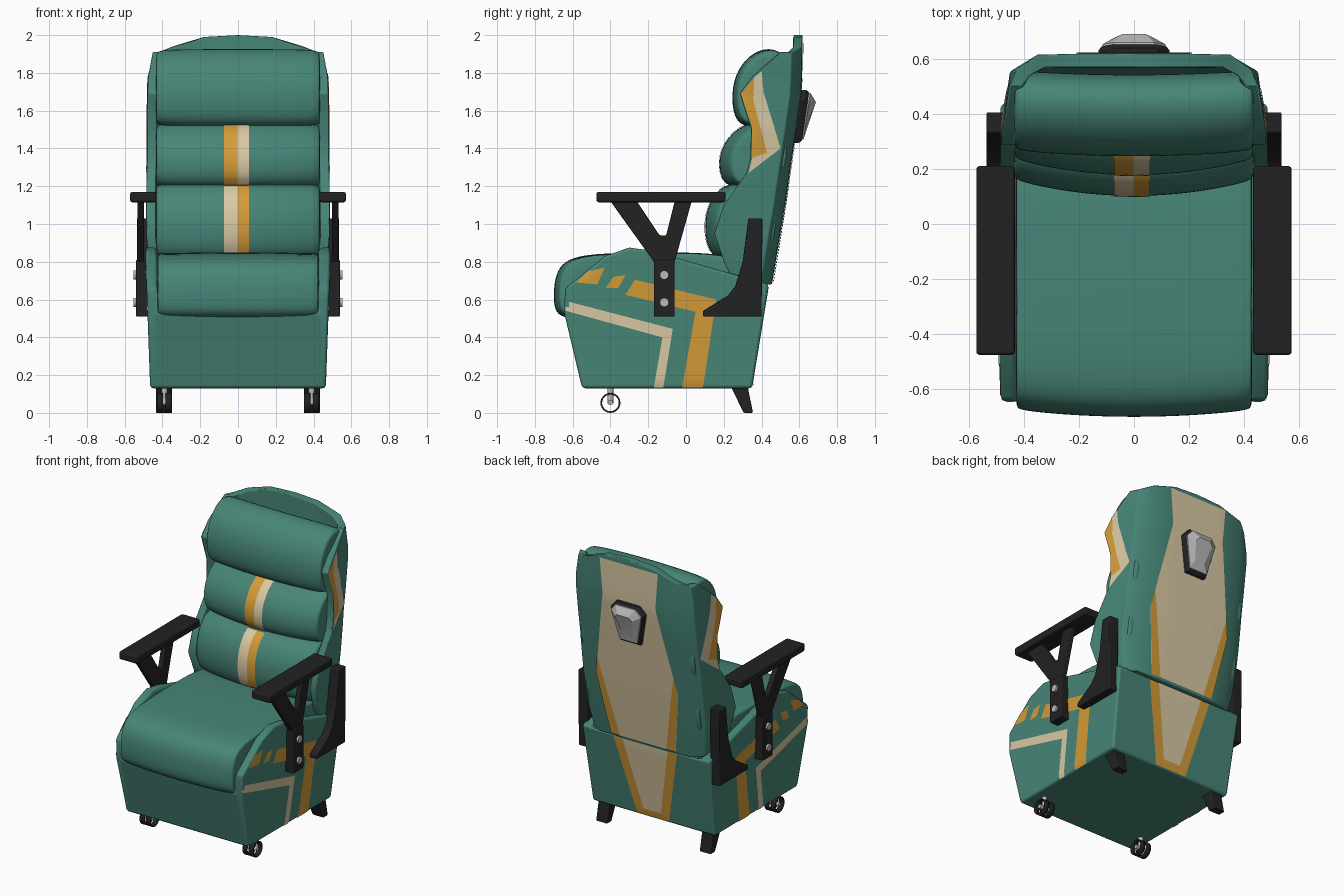
import bpy, bmesh, math
from mathutils import Vector
from mathutils.bvhtree import BVHTree

if "Cube" in bpy.data.objects:
    bpy.data.objects.remove(bpy.data.objects["Cube"])


def material(name, rgb):
    m = bpy.data.materials.new(name)
    m.diffuse_color = (*rgb, 1)
    m.use_nodes = True
    m.node_tree.nodes["Principled BSDF"].inputs["Base Color"].default_value = m.diffuse_color
    return m


GREEN = material("teal green leather", (.063, .235, .185))
ORANGE = material("amber orange", (.66, .33, .04))
BEIGE = material("cream beige", (.70, .58, .37))
BLACK = material("black plastic", (.016, .016, .017))
GREY = material("light grey metal", (.5, .5, .5))


def finish(name, bm, mat, bevel=0, sub=0, mirror=False, recalc=True, angle=40):
    if recalc:
        bmesh.ops.recalc_face_normals(bm, faces=bm.faces)
    me = bpy.data.meshes.new(name)
    bm.to_mesh(me)
    bm.free()
    me.materials.append(mat)
    ob = bpy.data.objects.new(name, me)
    bpy.context.collection.objects.link(ob)
    bpy.ops.object.select_all(action='DESELECT')
    bpy.context.view_layer.objects.active = ob
    ob.select_set(True)
    bpy.ops.object.shade_smooth_by_angle(angle=math.radians(180 if sub else angle))
    if mirror:
        ob.modifiers.new("mirror", 'MIRROR').use_mirror_merge = False
    if bevel:
        b = ob.modifiers.new("bevel", 'BEVEL')
        b.width, b.segments, b.harden_normals = bevel, 2, True
        b.limit_method, b.angle_limit = 'ANGLE', math.radians(42)
    if sub:
        s = ob.modifiers.new("smooth", 'SUBSURF')
        s.levels = s.render_levels = sub
    return ob


def loft(rings, caps=True):
    bm = bmesh.new()
    vs = [[bm.verts.new(p) for p in r] for r in rings]
    n = len(rings[0])
    for a, b in zip(vs, vs[1:]):
        for i in range(n):
            bm.faces.new((a[i], a[(i + 1) % n], b[(i + 1) % n], b[i]))
    if caps:
        bm.faces.new(vs[0])
        bm.faces.new(vs[-1])
    return bm, vs


def plate(name, poly, x0, x1, mat, bevel=.006):
    # side profile (y, z) extruded along x and mirrored
    bm, _ = loft([[(x, y, z) for y, z in poly] for x in (x0, x1)])
    return finish(name, bm, mat, bevel, mirror=True)


def cushion(name, prof, w, bend, end):
    cy = sum(p[0] for p in prof) / len(prof)
    cz = sum(p[1] for p in prof) / len(prof)
    half = [(w, end), (w - .008, (1 + end) / 2), (w - .04, 1), (w * .5, 1.01)]
    st = [(-x, s) for x, s in half] + [(0, 1.015)] + half[::-1]
    rings = [[(x, cy + (y - cy) * s * 1.02 + bend * (x / w) ** 2, cz + (z - cz) * s * 1.02)
              for y, z in prof] for x, s in st]
    bm, _ = loft(rings)
    return finish(name, bm, GREEN, sub=2)


def decal(name, poly, axis, side, target, mat, off=.004):
    # thin painted sheet draped on a target by ray casting
    tree = BVHTree.FromObject(target, bpy.context.evaluated_depsgraph_get())
    bm = bmesh.new()
    f = bm.faces.new([bm.verts.new((a, 0, z)) for a, z in poly])
    bmesh.ops.triangulate(bm, faces=[f])
    for k, no in ((0, (1, 0, 0)), (2, (0, 0, 1))):
        lo, hi = min(v.co[k] for v in bm.verts), max(v.co[k] for v in bm.verts)
        for i in range(1, int((hi - lo) / .025) + 1):
            co = Vector((0, 0, 0))
            co[k] = lo + i * .025
            bmesh.ops.bisect_plane(bm, geom=bm.verts[:] + bm.edges[:] + bm.faces[:], plane_co=co, plane_no=no)
    d = Vector((-side, 0, 0)) if axis == 'x' else Vector((0, -side, 0))
    lost = []
    for v in bm.verts:
        a, z = v.co.x, v.co.z
        o = Vector((side * 2, a, z)) if axis == 'x' else Vector((a, side * 2, z))
        hit, no, *_ = tree.ray_cast(o, d)
        if hit is None:
            lost.append(v)
        else:
            v.co = hit + (no if no.dot(d) < 0 else -no) * off
    bmesh.ops.delete(bm, geom=lost, context='VERTS')
    bm.normal_update()
    for f in bm.faces:
        if f.normal.dot(d) > 0:
            f.normal_flip()
    return finish(name, bm, mat, recalc=False)


# base body with raised side panels
high = [(-.55, .13), (-.645, .53), (-.64, .66), (-.43, .83), (-.30, .875), (-.19, .86),
        (.25, .735), (.44, .68), (.35, .13)]
low = [(-.55, .13), (-.645, .53), (-.60, .54), (-.43, .55), (-.30, .55), (-.19, .55),
       (.25, .60), (.44, .68), (.35, .13)]
rings = []
for s, half in ((-1, (0, 1, 2)), (1, (2, 1, 0))):
    for k in half:
        p = low if k == 2 else high
        rings.append([(s * (.465 + .036 * (z - .13) if k == 0 else (.43, .38)[k - 1]), y, z) for y, z in p])
bm, _ = loft(rings)
base = finish("base_body", bm, GREEN, .018)

# backrest shell with wings: z, wing front y, back y, half width
rows = [(.68, .26, .455, .45), (.80, .20, .475, .475), (.95, .15, .50, .487), (1.10, .20, .525, .487),
        (1.27, .32, .55, .485), (1.35, .34, .562, .482), (1.50, .345, .585, .482), (1.69, .285, .612, .48),
        (1.78, .35, .615, .477), (1.91, .50, .618, .455)]
rings = []
for i, (z, yf, yb, w) in enumerate(rows):
    yi = yb - .05
    outer = [(0, yb), (.18, yb), (.35, yb - .004), (w - .03, yb - .06), (w, yf)]
    inner = [(w - .05, yf), (w - .08, yi - .01), (.32, yi), (.18, yi), (0, yi)]
    if i == len(rows) - 1:
        inner[0], inner[1] = (w - .05, yf), (w - .08, yi - .03)
    pts = outer + inner
    full = pts + [(-x, y) for x, y in pts[::-1] if x > 0]
    top = i == len(rows) - 1
    rings.append([(x, y, z + (max(0, .09 - .02 * (abs(x) > .1) - .04 * (abs(x) > .25) - .03 * (abs(x) > .36))
                              + .01 * (.1 < abs(x) < .25) if top else 0)) for x, y in full])
bm, vs = loft(rings, caps=False)
for r in (vs[0], vs[-1]):
    for i in range(4):
        bm.faces.new((r[i], r[i + 1], r[8 - i], r[9 - i]))
        a, b = -i % 18, (-i - 1) % 18
        bm.faces.new((r[a], r[b], r[10 + i], r[9 + i]))
shell = finish("backrest_shell", bm, GREEN, .012)

# cushions
cushion("seat_cushion", [(-.68, .52), (-.69, .61), (-.685, .71), (-.65, .79), (-.57, .825), (-.45, .84), (-.2, .845),
                         (.05, .845), (.20, .83), (.32, .79), (.32, .6), (-.2, .52), (-.58, .50)], .43, .02, .96)
cushion("headrest_cushion", [(.245, 1.63), (.25, 1.76), (.31, 1.87), (.41, 1.93), (.51, 1.91), (.55, 1.75),
                             (.50, 1.54), (.34, 1.515), (.27, 1.54)], .435, .02, .88)
mid = cushion("middle_back_cushion", [(.17, 1.32), (.19, 1.41), (.25, 1.49), (.34, 1.54), (.5, 1.52), (.48, 1.21),
                                      (.28, 1.185), (.19, 1.22)], .435, .06, .88)
lumbar = cushion("lumbar_cushion", [(.098, 1.02), (.118, 1.10), (.17, 1.185), (.26, 1.22), (.45, 1.2), (.42, .80),
                                    (.22, .80), (.14, .83), (.102, .91)], .435, .06, .88)

# front centre stripes
for ob, z0, z1, cols in ((mid, 1.21, 1.52, (ORANGE, BEIGE)), (lumbar, .85, 1.2, (BEIGE, ORANGE))):
    for x0, x1, c in ((-.073, -.002, cols[0]), (-.002, .058, cols[1])):
        decal("cushion_stripe", [(x0, z0), (x1, z0), (x1, z1), (x0, z1)], 'y', -1, ob, c)

# side stripes on base and wings
side_art = [
    (base, BEIGE, [(-.645, .595), (-.07, .445), (-.12, .135), (-.17, .135), (-.125, .40), (-.635, .54)]),
    (base, ORANGE, [(-.32, .625), (-.27, .705), (.16, .60), (.09, .135), (-.02, .135), (.05, .535)]),
    (base, ORANGE, [(-.58, .69), (-.515, .75), (-.43, .77), (-.47, .68)]),
    (base, ORANGE, [(-.425, .66), (-.385, .72), (-.32, .73), (-.36, .66)]),
    (shell, ORANGE, [(.29, 1.69), (.36, 1.775), (.35, 1.68), (.43, 1.37), (.35, 1.35), (.355, 1.5)]),
    (shell, BEIGE, [(.36, 1.775), (.40, 1.81), (.41, 1.70), (.50, 1.40), (.33, 1.27), (.35, 1.35), (.43, 1.37),
                    (.35, 1.68)])]
for ob, c, poly in side_art:
    for s in (-1, 1):
        decal("side_stripe", poly, 'x', s, ob, c)


# back panel artwork
def sym(pts):
    return pts + [(-x, z) for x, z in pts[::-1]]


decal("back_panel_cream", sym([(.22, 1.965), (.20, 1.72), (.31, 1.12), (.245, .695)]), 'y', 1, shell, BEIGE)
for s in (-1, 1):
    decal("back_panel_band", [(s * .31, 1.12), (s * .245, .695), (s * .175, .695), (s * .29, 1.25)],
          'y', 1, shell, ORANGE, .007)
decal("base_back_band", sym([(.24, .665), (.12, .14)]), 'y', 1, base, ORANGE)
decal("base_back_cream", sym([(.17, .665), (.065, .19)]), 'y', 1, base, BEIGE, .007)

# plain badge on the back
hexa = sym([(.085, 1.71), (.13, 1.66), (.075, 1.43)])


def badge_ring(k, y0, slope):
    return [(x * k, y0 + slope * (z - 1.43), 1.58 + (z - 1.58) * k) for x, z in hexa]


bm, _ = loft([badge_ring(1, .55, .08), badge_ring(1, .60, .13), badge_ring(.9, .615, .13)])
finish("badge_frame", bm, BLACK, .004)
bm, _ = loft([badge_ring(.9, .60, .13), badge_ring(.88, .622, .13), badge_ring(.5, .635, .19)])
finish("badge_plate", bm, GREY, angle=20)

# armrests, brackets and hinge plates
plate("arm_pad", [(-.475, 1.115), (.21, 1.115), (.21, 1.17), (-.475, 1.17)], .432, .572, BLACK, .012)
plate("arm_fork", [(-.40, 1.12), (-.17, .80), (-.06, .80), (.03, 1.12), (-.06, 1.12), (-.105, .94),
                   (-.14, .94), (-.26, 1.12)], .497, .533, BLACK)
plate("arm_bracket", [(-.17, .51), (-.06, .51), (-.06, .81), (-.17, .81)], .47, .54, BLACK)
plate("hinge_plate", [(.09, .51), (.40, .51), (.405, 1.03), (.33, 1.03), (.30, .80), (.26, .67), (.22, .62),
                      (.09, .54)], .465, .535, BLACK)


def tube(name, p, r, length, mat, axis='x', segs=16, caps=True):
    rings = []
    for d in (-length / 2, length / 2):
        ring = []
        for i in range(segs):
            a = 2 * math.pi * i / segs
            u, v = r * math.cos(a), r * math.sin(a)
            ring.append((p[0] + d, p[1] + u, p[2] + v) if axis == 'x' else (p[0] + u, p[1] + v, p[2] + d))
        rings.append(ring)
    bm, _ = loft(rings, caps)
    return finish(name, bm, mat, mirror=True)


for z in (.73, .585):
    tube("bracket_bolt", (.543, -.115, z), .024, .02, GREY, segs=12)

# rear legs and front castors
plate("rear_leg", [(.235, .145), (.325, .145), (.355, 0), (.305, 0)], .35, .435, BLACK)
for x in (.367, .413):
    t = tube("castor_wheel", (x, -.4, .053), .053, .034, BLACK, segs=24, caps=False)
    t.modifiers.new("rim", 'SOLIDIFY').thickness = .009
tube("castor_axle", (.39, -.4, .055), .014, .08, GREY)
tube("castor_stem", (.39, -.4, .095), .016, .09, GREY, 'z')
